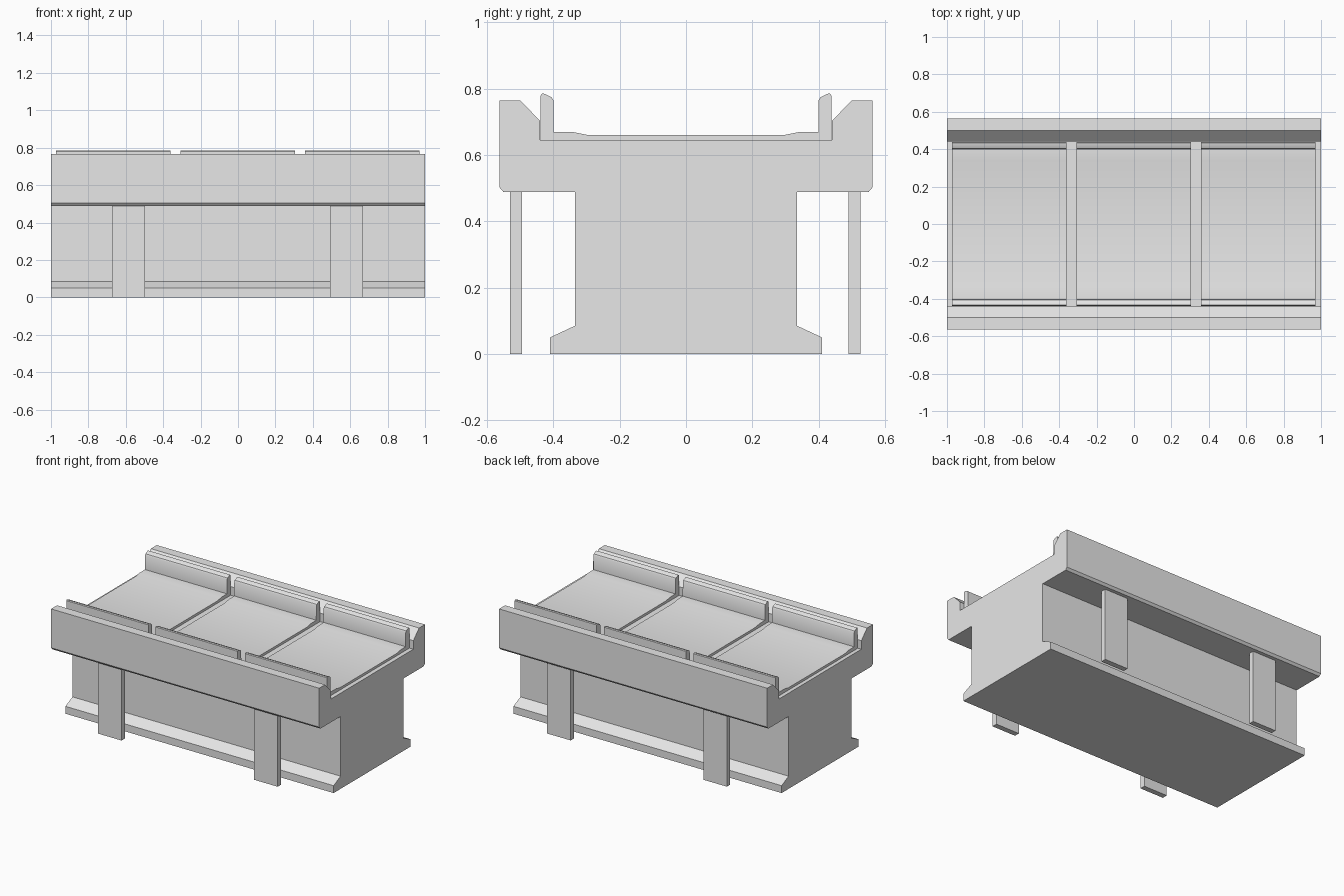
import bpy
import math

cube = bpy.data.objects.get("Cube")
if cube:
    bpy.data.objects.remove(cube, do_unlink=True)

# Single plain grey finish
grey = bpy.data.materials.new("light_grey")
grey.use_nodes = True
colour = (0.8, 0.8, 0.8, 1.0)
grey.diffuse_color = colour
grey.node_tree.nodes["Principled BSDF"].inputs["Base Color"].default_value = colour


def extrude_profile(name, half, x0, x1):
    """Mirror a half profile of (y, z) points in y and sweep it from x0 to x1."""
    loop = half + [(-y, z) for y, z in reversed(half)]
    n = len(loop)
    verts = [(x, y, z) for x in (x0, x1) for y, z in loop]
    faces = [(i, n + i, n + (i + 1) % n, (i + 1) % n) for i in range(n)]
    faces += [tuple(range(n)), tuple(range(2 * n - 1, n - 1, -1))]
    return make_object(name, verts, faces)


def make_object(name, verts, faces):
    mesh = bpy.data.meshes.new(name)
    mesh.from_pydata(verts, [], faces)
    mesh.materials.append(grey)
    obj = bpy.data.objects.new(name, mesh)
    bpy.context.collection.objects.link(obj)
    # Consistent outward normals
    import bmesh
    bm = bmesh.new()
    bm.from_mesh(mesh)
    bmesh.ops.recalc_face_normals(bm, faces=bm.faces)
    bm.to_mesh(mesh)
    bm.free()
    return obj


def box(name, x0, x1, y0, y1, z0, z1):
    verts = [(x, y, z) for z in (z0, z1) for x, y in
             ((x0, y0), (x1, y0), (x1, y1), (x0, y1))]
    faces = [(0, 3, 2, 1), (4, 5, 6, 7)]
    faces += [(i, (i + 1) % 4, 4 + (i + 1) % 4, 4 + i) for i in range(4)]
    return make_object(name, verts, faces)


# Main body: flared foot, narrow core, wide overhanging rails, sunken bed
body = [(0.41, 0), (0.41, 0.05), (0.335, 0.085), (0.335, 0.488), (0.55, 0.488),
        (0.563, 0.503), (0.563, 0.765), (0.5, 0.765), (0.44, 0.703), (0.44, 0.645)]
extrude_profile("body", body, -1, 1)

# Three trays with raised, round-edged side lips
tray = [(0.438, 0.64), (0.438, 0.78), (0.434, 0.785), (0.428, 0.785), (0.405, 0.774),
        (0.4, 0.765), (0.399, 0.67), (0.34, 0.669), (0.3, 0.661)]
for name, centre in (("right", -0.668), ("middle", -0.002), ("left", 0.665)):
    obj = extrude_profile("tray_" + name, tray, centre - 0.306, centre + 0.306)
    bpy.ops.object.select_all(action="DESELECT")
    obj.select_set(True)
    bpy.context.view_layer.objects.active = obj
    bpy.ops.object.shade_smooth_by_angle(angle=math.radians(30))

# Flat support legs under both rails
for side, y in (("front", -0.513), ("back", 0.508)):
    for end, x in (("right", -0.585), ("left", 0.58)):
        box(f"{side}_{end}_leg", x - 0.088, x + 0.088, y - 0.018, y + 0.018, 0, 0.49)
